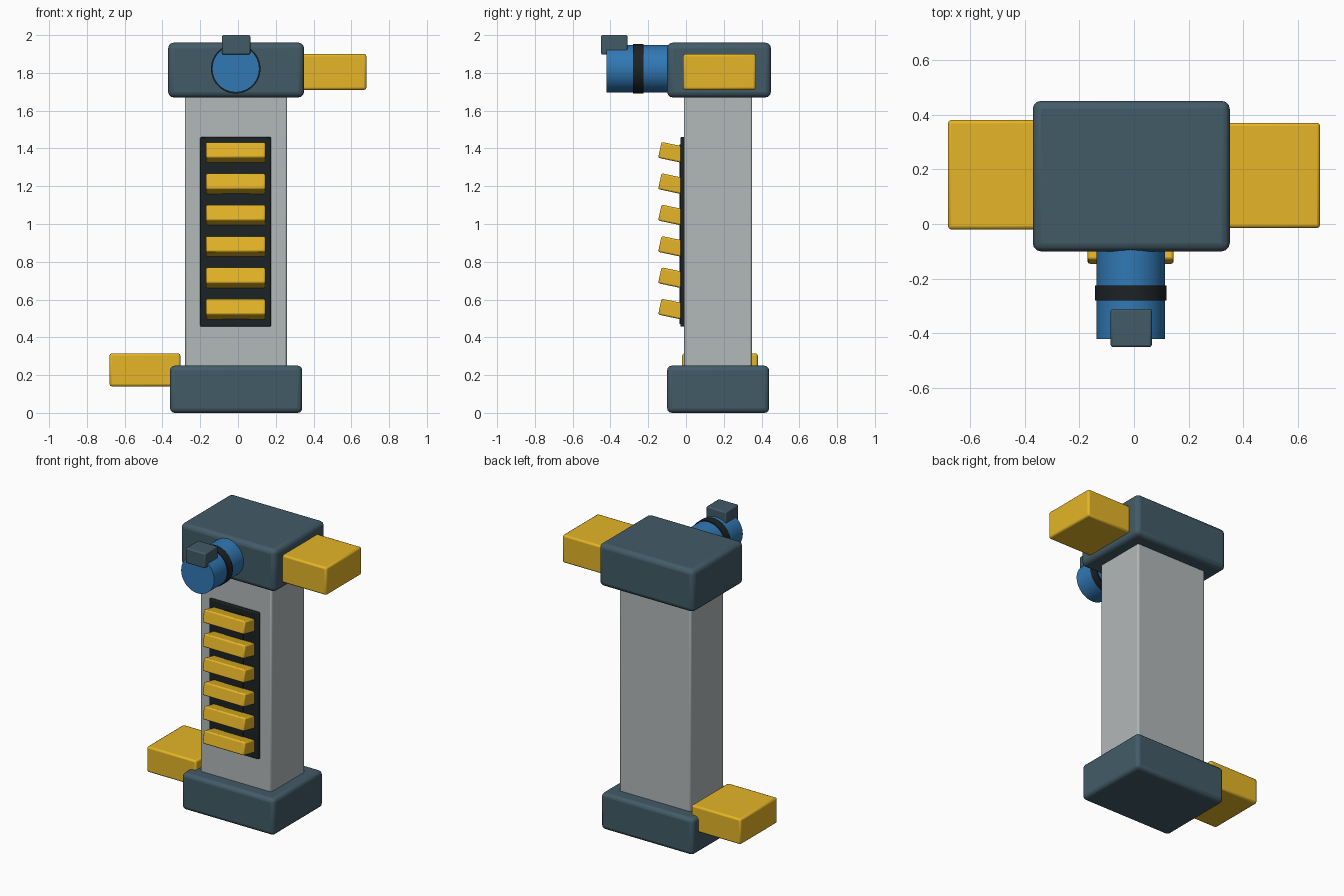
import bpy
import math
from mathutils import Vector

if "Cube" in bpy.data.objects:
    bpy.data.objects.remove(bpy.data.objects["Cube"])


def material(name, rgb):
    m = bpy.data.materials.new(name)
    m.diffuse_color = (*rgb, 1)
    m.use_nodes = True
    m.node_tree.nodes["Principled BSDF"].inputs["Base Color"].default_value = m.diffuse_color
    return m


STEEL = material("slate", (0.055, 0.105, 0.135))
YELLOW = material("yellow", (0.78, 0.46, 0.02))
BLUE = material("blue", (0.03, 0.19, 0.46))
BLACK = material("black", (0.012, 0.016, 0.018))
GREY = material("light_grey", (0.45, 0.48, 0.48))


def finish(ob, name, mat, bevel, segments):
    ob.name = name
    ob.data.materials.append(mat)
    if bevel:
        mod = ob.modifiers.new("bevel", 'BEVEL')
        mod.width = bevel
        mod.segments = segments
        mod.limit_method = 'ANGLE'
    bpy.ops.object.shade_smooth_by_angle(angle=math.radians(35))
    return ob


def box(name, lo, hi, mat, bevel=0.0, segments=3, tilt=0.0):
    lo, hi = Vector(lo), Vector(hi)
    bpy.ops.mesh.primitive_cube_add(size=1, location=(lo + hi) / 2)
    ob = bpy.context.object
    ob.scale = hi - lo
    bpy.ops.object.transform_apply(location=False, rotation=False, scale=True)
    ob.rotation_euler.x = tilt
    return finish(ob, name, mat, bevel, segments)


def cylinder_y(name, x, z, radius, y0, y1, mat):
    bpy.ops.mesh.primitive_cylinder_add(
        vertices=48, radius=radius, depth=y1 - y0,
        location=(x, (y0 + y1) / 2, z), rotation=(math.pi / 2, 0, 0))
    return finish(bpy.context.object, name, mat, 0, 1)


# Casing: foot, shaft and head
box("base_boot", (-0.36, -0.10, 0.0), (0.34, 0.44, 0.25), STEEL, 0.025)
box("shaft_casing", (-0.28, -0.01, 0.20), (0.26, 0.35, 1.72), GREY, 0.01, 2)
box("head_housing", (-0.37, -0.10, 1.67), (0.35, 0.45, 1.96), STEEL, 0.03)

# Feed and discharge chutes
box("inlet_chute", (-0.68, -0.02, 0.14), (-0.305, 0.38, 0.315), YELLOW, 0.012, 2)
box("outlet_chute", (0.29, -0.015, 1.71), (0.68, 0.37, 1.90), YELLOW, 0.012, 2)

# Front window with belt and tilted buckets
box("window_panel", (-0.20, -0.03, 0.457), (0.175, 0.0, 1.46), BLACK, 0.006, 2)
box("bucket_belt", (-0.082, -0.034, 0.47), (0.062, -0.01, 1.42), BLACK)
for i in range(6):
    z = 0.548 + i * 0.166
    box(f"bucket_{i + 1}", (-0.17, -0.14, z - 0.043), (0.145, 0.0, z + 0.043),
        YELLOW, 0.009, 2, math.radians(-12))

# Drive motor on the head
cylinder_y("motor_body", -0.012, 1.822, 0.125, -0.42, -0.07, BLUE)
cylinder_y("motor_band", -0.012, 1.822, 0.131, -0.28, -0.225, BLACK)
box("terminal_box", (-0.085, -0.45, 1.897), (0.065, -0.31, 2.0), STEEL, 0.008, 2)
